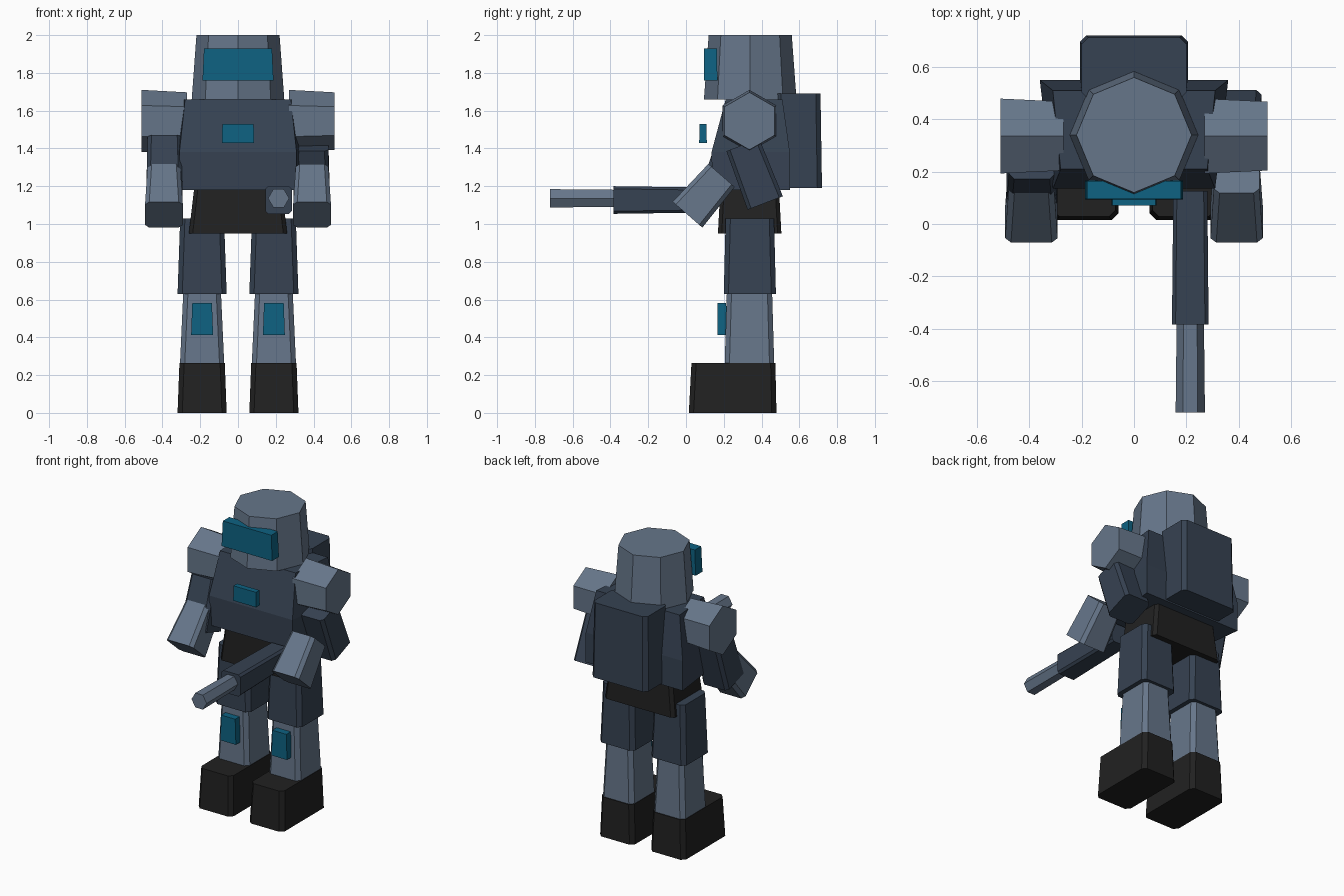
import bpy, bmesh
from math import cos, sin, pi, radians
from mathutils import Matrix, Vector

if "Cube" in bpy.data.objects:
    bpy.data.objects.remove(bpy.data.objects["Cube"])


def material(name, rgb):
    lin = [(c / 255 / 12.92) if c < 11 else ((c / 255 + 0.055) / 1.055) ** 2.4 for c in rgb]
    m = bpy.data.materials.new(name)
    m.diffuse_color = (*lin, 1)
    m.use_nodes = True
    m.node_tree.nodes["Principled BSDF"].inputs["Base Color"].default_value = m.diffuse_color
    return m


GREY = material("light armour grey", (102, 118, 138))
DARK = material("dark slate", (54, 66, 82))
TEAL = material("teal glow", (14, 98, 130))
BLACK = material("black rubber", (33, 33, 33))


def loft(name, mat, rings, loc=(0, 0, 0), rot=(0, 0), bevel=0):
    """Skin stacked rings of points; rot is degrees about x and y.
    bevel chamfers the lengthwise edges."""
    bm = bmesh.new()
    vr = [[bm.verts.new(p) for p in ring] for ring in rings]
    n = len(vr[0])
    long_edges = []
    for a, b in zip(vr, vr[1:]):
        for i in range(n):
            j = (i + 1) % n
            bm.faces.new((a[i], a[j], b[j], b[i]))
        long_edges += [bm.edges.get((a[i], b[i])) for i in range(n)]
    bm.faces.new(vr[0][::-1])
    bm.faces.new(vr[-1])
    if bevel:
        bmesh.ops.bevel(bm, geom=long_edges, offset=bevel, segments=1,
                        affect='EDGES', profile=0.5)
    bm.transform(Matrix.Translation(loc) @ Matrix.Rotation(radians(rot[1]), 4, 'Y')
                 @ Matrix.Rotation(radians(rot[0]), 4, 'X'))
    bmesh.ops.recalc_face_normals(bm, faces=bm.faces)
    me = bpy.data.meshes.new(name)
    bm.to_mesh(me)
    bm.free()
    me.materials.append(mat)
    ob = bpy.data.objects.new(name, me)
    bpy.context.collection.objects.link(ob)
    return ob


def block(name, mat, loc, base, top, h, rot=(0, 0), bevel=0.0, shift=0.0):
    """Tapered box: half sizes at base and top, height h, top shifted in y."""
    rings = []
    for (hx, hy), z, s in ((base, -h / 2, 0), (top, h / 2, shift)):
        rings.append([(-hx, s - hy, z), (hx, s - hy, z), (hx, s + hy, z), (-hx, s + hy, z)])
    return loft(name, mat, rings, loc, rot, bevel)


def prism(name, mat, loc, n, r0, r1, h, rot=(0, 0)):
    rings = [[(r * cos(2 * pi * i / n), r * sin(2 * pi * i / n), z) for i in range(n)]
             for r, z in ((r0, -h / 2), (r1, h / 2))]
    return loft(name, mat, rings, loc, rot)


# head and visor
prism("head", GREY, (0, 0.34, 1.83), 8, 0.245, 0.22, 0.34)
block("visor", TEAL, (0, 0.13, 1.845), (0.188, 0.036), (0.18, 0.034), 0.17)

# chest: wider at the back, front slopes back above the crease
rings = []
for z, y0, x0, y1, x1 in ((1.18, 0.14, 0.31, 0.55, 0.36),
                          (1.38, 0.135, 0.31, 0.55, 0.36),
                          (1.66, 0.21, 0.28, 0.51, 0.31)):
    rings.append([(-x0, y0, z), (x0, y0, z), (x1, y1, z), (-x1, y1, z)])
loft("chest", DARK, rings)
block("chest_light", TEAL, (0, 0.09, 1.48), (0.085, 0.02), (0.083, 0.019), 0.10)
block("backpack", DARK, (0, 0.595, 1.44), (0.207, 0.125), (0.2, 0.117), 0.5, bevel=0.025)
block("pelvis", BLACK, (0, 0.337, 1.07), (0.26, 0.168), (0.232, 0.155), 0.24, bevel=0.02)

# arms: shoulders, forearms, and differently posed upper arms
for side, s in (("left", -1), ("right", 1)):
    prism(side + "_shoulder", GREY, (s * 0.39, 0.336, 1.545), 6, 0.165, 0.152, 0.24, rot=(0, 90))
    block(side + "_forearm", GREY, (s * 0.392, 0.098, 1.153), (0.1, 0.104), (0.087, 0.093),
          0.275, rot=(-41, 0), bevel=0.022)
block("left_upper_arm", DARK, (-0.39, 0.21, 1.285), (0.097, 0.1), (0.088, 0.093), 0.33,
      rot=(-18, 0), bevel=0.02)
block("right_upper_arm", DARK, (0.39, 0.36, 1.265), (0.097, 0.1), (0.088, 0.093), 0.33,
      rot=(21, 0), bevel=0.02)

# legs
for side, s in (("left", -1), ("right", 1)):
    x = s * 0.19
    block(side + "_thigh", DARK, (x, 0.338, 0.83), (0.13, 0.138), (0.116, 0.128), 0.4, bevel=0.025)
    block(side + "_shin", GREY, (x, 0.336, 0.447), (0.117, 0.131), (0.1, 0.12), 0.375, bevel=0.025)
    block(side + "_knee_plate", TEAL, (x, 0.19, 0.497), (0.058, 0.024), (0.052, 0.023), 0.17)
    block(side + "_foot", BLACK, (x, 0.247, 0.1325), (0.13, 0.232), (0.12, 0.222), 0.265,
          bevel=0.025, shift=0.004)

# gun
block("gun_body", DARK, (0.215, -0.128, 1.127), (0.065, 0.066), (0.07, 0.073), 0.51,
      rot=(90, 0), bevel=0.014)
prism("gun_barrel", GREY, (0.215, -0.54, 1.136), 6, 0.052, 0.056, 0.36, rot=(90, 0))
